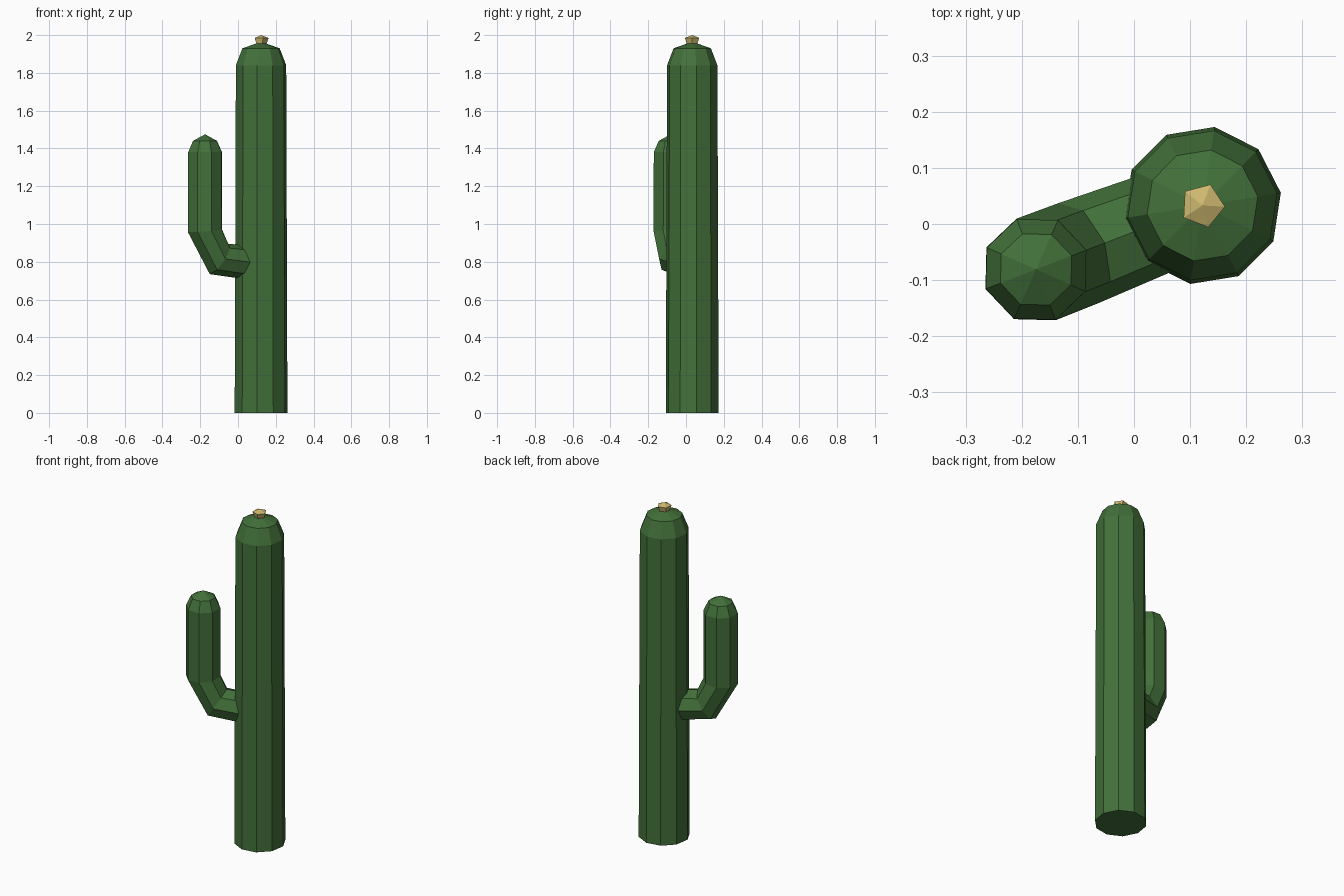
import bpy, bmesh
from math import sin, cos, pi, radians, atan2
from mathutils import Vector

cube = bpy.data.objects.get("Cube")
if cube:
    bpy.data.objects.remove(cube, do_unlink=True)


def material(name, color):
    m = bpy.data.materials.new(name)
    m.use_nodes = True
    m.diffuse_color = color
    m.node_tree.nodes["Principled BSDF"].inputs["Base Color"].default_value = color
    return m


green = material("cactus green", (0.055, 0.162, 0.042, 1))
yellow = material("flower yellow", (0.61, 0.48, 0.155, 1))


def loft(name, rings, apex, mat):
    """Skin a list of point rings, cap the first and close the last to an apex."""
    bm = bmesh.new()
    loops = [[bm.verts.new(p) for p in ring] for ring in rings]
    n = len(loops[0])
    bm.faces.new(loops[0][::-1])
    for a, b in zip(loops, loops[1:]):
        for i in range(n):
            j = (i + 1) % n
            bm.faces.new((a[i], a[j], b[j], b[i]))
    tip = bm.verts.new(apex)
    for i in range(n):
        bm.faces.new((loops[-1][i], loops[-1][(i + 1) % n], tip))
    bmesh.ops.recalc_face_normals(bm, faces=bm.faces)
    mesh = bpy.data.meshes.new(name)
    bm.to_mesh(mesh)
    bm.free()
    mesh.materials.append(mat)
    obj = bpy.data.objects.new(name, mesh)
    bpy.context.collection.objects.link(obj)
    return obj


def ring(center, u, v, radius, sides):
    return [center + radius * (cos(2 * pi * i / sides) * u + sin(2 * pi * i / sides) * v)
            for i in range(sides)]


def flat_axes(angle):
    return Vector((cos(angle), sin(angle), 0)), Vector((-sin(angle), cos(angle), 0))


up = Vector((0, 0, 1))
trunk_base = Vector((0.122, 0.033, 0))
arm_base = Vector((-0.1745, -0.081, 0))

# Trunk: ten-sided column with a bevelled cap
u, v = flat_axes(radians(9.2))
profile = [(0.1415, 0), (0.135, 1.84), (0.1, 1.93)]
loft("trunk", [ring(trunk_base + up * z, u, v, r, 10) for r, z in profile],
     trunk_base + up * 1.965, green)

# Arm: eight-sided tube leaving the trunk, bending upward
toward = trunk_base - arm_base
d, side = flat_axes(atan2(toward.y, toward.x))
# distance toward trunk, height, radius, tilt of the ring
path = [(0.24, 0.796, 0.09, 90), (0.079, 0.815, 0.096, 57),
        (0, 0.963, 0.097, 4), (0, 1.38, 0.096, 0), (0, 1.44, 0.068, 0)]
arm_rings = []
for s, z, r, tilt in path:
    t = radians(tilt)
    arm_rings.append(ring(arm_base + d * s + up * z, d * cos(t) + up * sin(t), side, r, 8))
loft("arm", arm_rings, arm_base + up * 1.475, green)

# Flower: small five-sided bud on the crown
u, v = flat_axes(radians(-3))
bud = [(0.026, 1.945), (0.04, 1.985)]
loft("flower", [ring(trunk_base + up * z, u, v, r, 5) for r, z in bud],
     trunk_base + up * 2.0, yellow)
